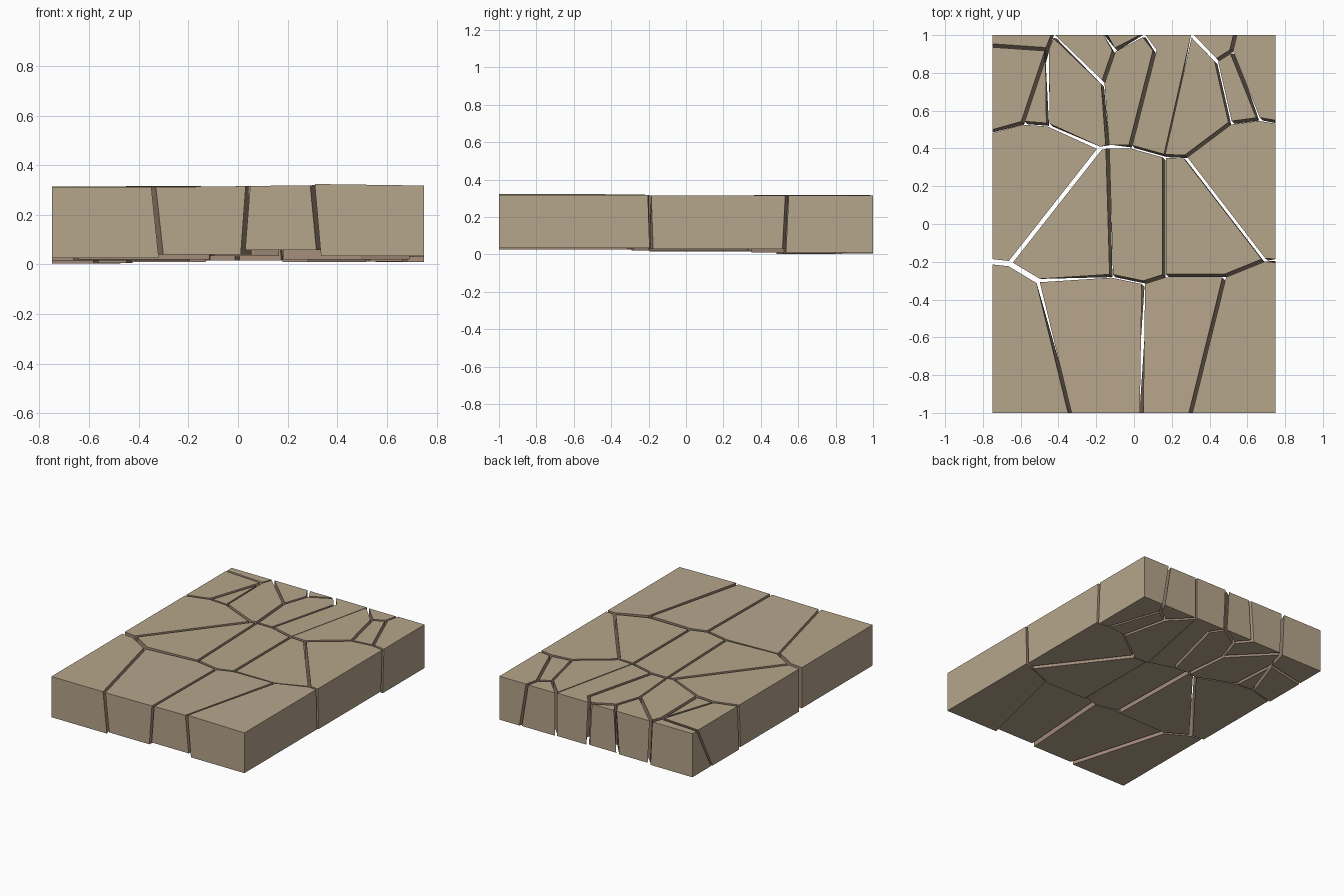
import bpy
import bmesh
from mathutils import Vector, Matrix

HALF_X, HALF_Y = 0.75, 1.0
GAP = 0.009

old = bpy.data.objects.get("Cube")
if old:
    bpy.data.objects.remove(old, do_unlink=True)


def make_material(name, rgb):
    mat = bpy.data.materials.new(name)
    mat.use_nodes = True
    mat.diffuse_color = (*rgb, 1)
    mat.node_tree.nodes["Principled BSDF"].inputs["Base Color"].default_value = (*rgb, 1)
    return mat


stone = make_material("tan stone", (0.47, 0.38, 0.26))
broken = make_material("broken brown stone", (0.36, 0.26, 0.19))

# Crack junctions on the top surface
junctions = {
    # slab corners and the front edge
    "P": (-.75, -1), "Q": (.75, -1), "R": (.75, 1), "S": (-.75, 1),
    "1": (-.34, -1), "2": (.04, -1), "3": (.30, -1),
    # crack between front and middle rows
    "a": (-.75, -.2), "b": (-.66, -.21), "c": (-.51, -.3), "d": (-.12, -.275),
    "e": (.05, -.31), "f": (.16, -.275), "g": (.48, -.275), "h": (.69, -.19),
    "i": (.75, -.195),
    # crack between middle and back rows
    "j": (-.75, .49), "k": (-.59, .535), "l": (-.455, .525), "m": (-.18, .4),
    "n": (-.14, .41), "o": (-.02, .41), "p": (.16, .36), "q": (.27, .355),
    "r": (.51, .535), "s": (.66, .555), "t": (.75, .54),
    # small fragments along the back
    "u": (-.46, .925), "v": (-.75, .945), "w": (-.43, 1), "x": (-.165, .745),
    "y": (-.105, .92), "z": (-.15, 1), "A": (.05, 1), "C": (.11, .92),
    "D": (.305, 1), "E": (.435, .865), "F": (.515, .915), "G": (.535, 1),
}

# How far a junction drifts sideways on its way down to the underside
drift = {
    "1": (.03, 0), "2": (-.02, 0), "3": (.025, 0), "a": (0, 0), "b": (0, 0),
    "c": (0, 0), "m": (0, 0), "n": (.02, 0), "i": (0, .01), "v": (0, -.16),
    "u": (0, -.08), "G": (.05, 0), "F": (.03, 0), "z": (-.02, 0), "D": (0, 0),
}

# Half widths of cracks that are wider or finer than usual
crack_width = {"ab": .014, "bc": .014, "Dp": .003, "bm": .011}

# Fragment: outline, top height, bottom height, top slope along x
fragments = {
    "front_right_block": ("P1cba", .313, .027, 0),
    "front_inner_right_block": ("12edc", .313, .04, .012),
    "front_inner_left_block": ("23gfe", .318, .058, .012),
    "front_left_block": ("3Qihg", .32, .035, -.014),
    "middle_right_block": ("abmlkj", .315, .015, 0),
    "middle_inner_right_block": ("bcdnm", .315, .02, 0),
    "middle_centre_block": ("defpon", .315, .035, 0),
    "middle_inner_left_block": ("fghqp", .315, .02, 0),
    "middle_left_block": ("hitsrq", .316, .03, 0),
    "back_corner_right_block": ("vuwS", .312, .006, 0),
    "back_right_block": ("jkuv", .314, .003, 0),
    "back_right_wedge": ("klu", .312, .006, 0),
    "back_inner_right_block": ("lmnxwu", .317, .01, 0),
    "back_right_chip": ("wxyz", .313, .015, 0),
    "back_small_chip": ("zyA", .312, .02, 0),
    "back_centre_block": ("noCAyx", .314, .015, 0),
    "back_centre_slab": ("opDAC", .316, .015, 0),
    "back_inner_left_block": ("pqrED", .317, .01, 0),
    "back_left_chip": ("DEFG", .313, .012, 0),
    "back_left_wedge": ("rsFE", .314, .012, 0),
    "back_corner_left_block": ("stRGF", .315, .01, 0),
}


def on_rim(p, q):
    """True when an edge lies on the outer rim of the slab."""
    return any(abs(abs(p[k]) - lim) < 1e-4 and abs(p[k] - q[k]) < 1e-4
               for k, lim in ((0, HALF_X), (1, HALF_Y)))


def lower(key):
    """Junction position on the underside, kept on the rim where it starts there."""
    x, y = junctions[key]
    dx, dy = drift.get(key, (.015, -.015))
    return Vector((x if abs(x) == HALF_X else x + dx, y if abs(y) == HALF_Y else y + dy))


def inset(points, widths):
    """Move every side of an outline inwards by its own width."""
    lines = []
    for p, q, width in zip(points, points[1:] + points[:1], widths):
        d = (q - p).normalized()
        normal = Vector((-d.y, d.x))
        lines.append((normal, normal.dot(p) + width))
    result = []
    for k, point in enumerate(points):
        (n1, c1), (n2, c2) = lines[k - 1], lines[k]
        m = Matrix((n1, n2))
        if abs(m.determinant()) < 0.02:
            result.append(point + n2 * widths[k])
        else:
            result.append(m.inverted() @ Vector((c1, c2)))
    return result


def build_fragment(name, outline, top_z, bottom_z, slope):
    upper = [Vector(junctions[k]) for k in outline]
    under = [lower(k) for k in outline]
    pairs = list(zip(outline, outline[1:] + outline[0]))
    rim = [on_rim(junctions[p], junctions[q]) for p, q in pairs]
    widths = [0 if edge else crack_width.get("".join(sorted(pair)), GAP)
              for edge, pair in zip(rim, pairs)]
    upper, under = inset(upper, widths), inset(under, widths)
    middle = sum(p.x for p in upper) / len(upper)

    bm = bmesh.new()
    tops = [bm.verts.new((p.x, p.y, top_z + slope * (p.x - middle))) for p in upper]
    bottoms = [bm.verts.new((p.x, p.y, bottom_z)) for p in under]
    bm.faces.new(tops)
    bm.faces.new(bottoms[::-1])
    for k, edge in enumerate(rim):
        n = (k + 1) % len(rim)
        side = bm.faces.new((bottoms[k], bottoms[n], tops[n], tops[k]))
        side.material_index = 0 if edge else 1
    mesh = bpy.data.meshes.new(name)
    bm.to_mesh(mesh)
    bm.free()
    mesh.materials.append(stone)
    mesh.materials.append(broken)
    bpy.context.collection.objects.link(bpy.data.objects.new(name, mesh))


for fragment, spec in fragments.items():
    build_fragment(fragment, *spec)
